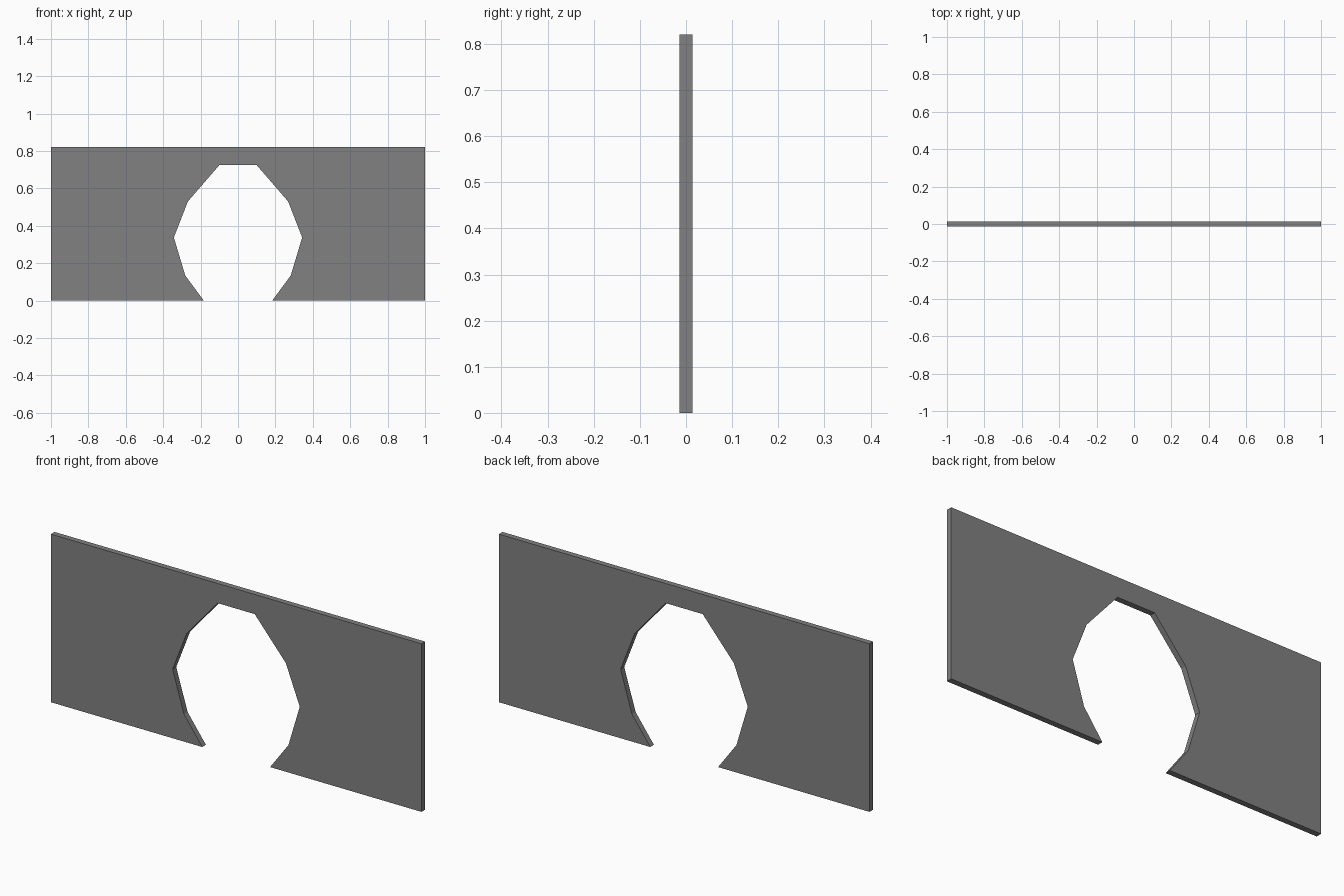
import bpy
import bmesh

if "Cube" in bpy.data.objects:
    bpy.data.objects.remove(bpy.data.objects["Cube"])

HEIGHT = 0.82
HALF_DEPTH = 0.014

# Right half of the opening, from the floor up to its flat top
opening = [(0.183, 0), (0.282, 0.134), (0.343, 0.337), (0.268, 0.53), (0.1, 0.724)]

# Full panel outline: opening right side, mirrored left side, then outer corners
outline = opening + [(-x, z) for x, z in reversed(opening)]
outline += [(-1, 0), (-1, HEIGHT), (1, HEIGHT), (1, 0)]

# Extrude the outline through the panel thickness
bm = bmesh.new()
face = bm.faces.new([bm.verts.new((x, -HALF_DEPTH, z)) for x, z in outline])
result = bmesh.ops.extrude_face_region(bm, geom=[face], use_keep_orig=True)
back = [v for v in result["geom"] if isinstance(v, bmesh.types.BMVert)]
bmesh.ops.translate(bm, verts=back, vec=(0, 2 * HALF_DEPTH, 0))
bmesh.ops.recalc_face_normals(bm, faces=bm.faces[:])
mesh = bpy.data.meshes.new("wall_panel")
bm.to_mesh(mesh)
bm.free()

# Plain grey surface
grey = bpy.data.materials.new("grey")
grey.diffuse_color = (0.22, 0.22, 0.22, 1)
grey.use_nodes = True
grey.node_tree.nodes["Principled BSDF"].inputs["Base Color"].default_value = grey.diffuse_color
mesh.materials.append(grey)

panel = bpy.data.objects.new("wall_panel", mesh)
bpy.context.collection.objects.link(panel)
